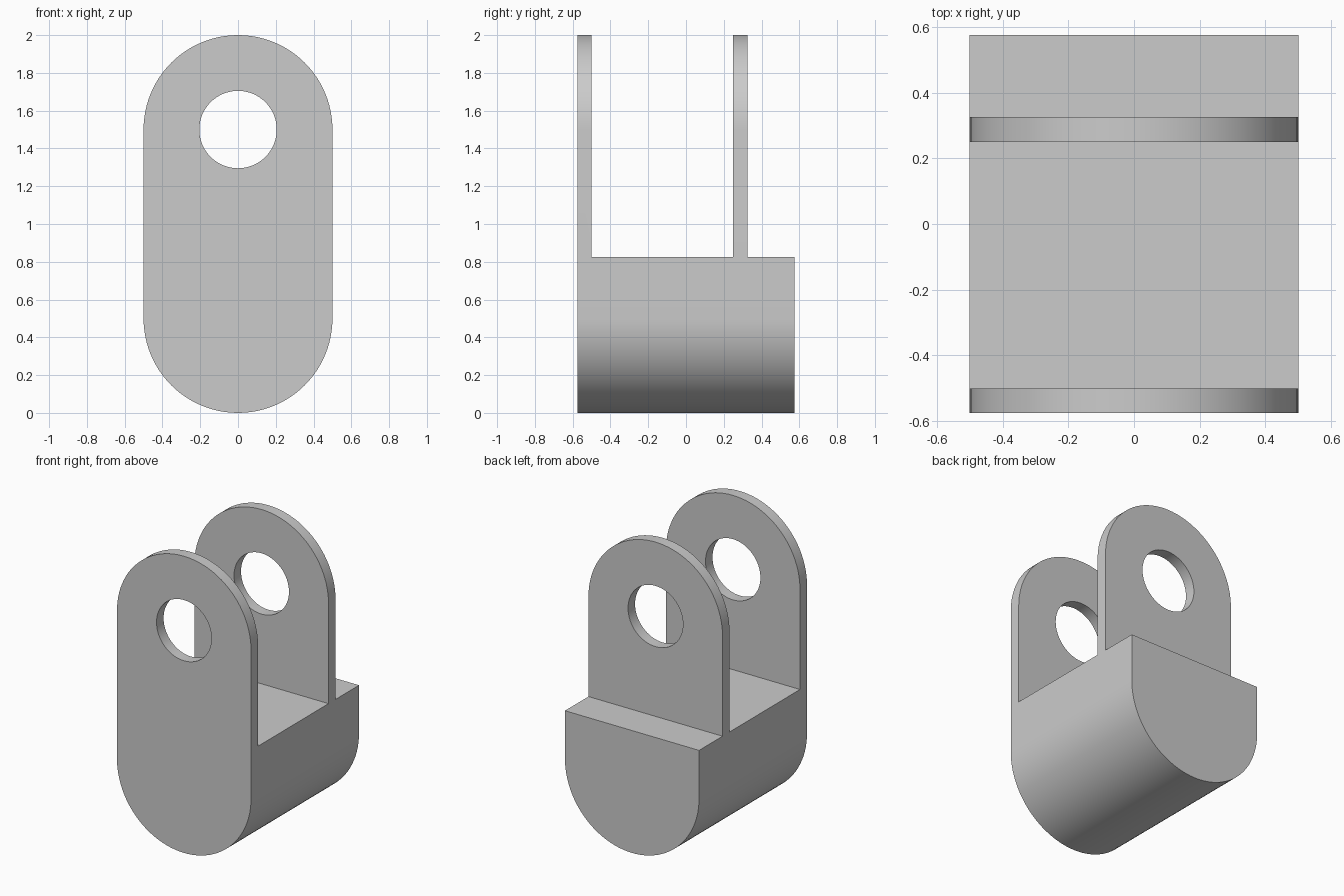
import bpy
import bmesh
from math import cos, sin, pi, radians

old = bpy.data.objects.get("Cube")
if old:
    bpy.data.objects.remove(old, do_unlink=True)

RADIUS = 0.5
HALF_DEPTH = 0.575
BASE_TOP = 0.825
LUG_CENTRE = 1.5
HOLE_RADIUS = 0.205
SEGMENTS = 48

grey = bpy.data.materials.new("plain grey")
grey.use_nodes = True
colour = (0.6, 0.6, 0.6, 1.0)
grey.diffuse_color = colour
grey.node_tree.nodes["Principled BSDF"].inputs["Base Color"].default_value = colour


def extrude_profile(name, points, y0, y1):
    """Extrude a closed x-z outline along y into a solid."""
    bm = bmesh.new()
    face = bm.faces.new([bm.verts.new((x, y0, z)) for x, z in points])
    moved = bmesh.ops.extrude_face_region(bm, geom=[face])["geom"]
    verts = [v for v in moved if isinstance(v, bmesh.types.BMVert)]
    bmesh.ops.translate(bm, verts=verts, vec=(0, y1 - y0, 0))
    bmesh.ops.recalc_face_normals(bm, faces=bm.faces)
    mesh = bpy.data.meshes.new(name)
    bm.to_mesh(mesh)
    bm.free()
    obj = bpy.data.objects.new(name, mesh)
    bpy.context.collection.objects.link(obj)
    return obj


def arc(centre_z, radius, start, end, steps):
    return [(radius * cos(start + (end - start) * i / steps),
             centre_z + radius * sin(start + (end - start) * i / steps))
            for i in range(steps + 1)]


# Full stadium-shaped block: round bottom, straight sides, round top
outline = (arc(LUG_CENTRE, RADIUS, 0, pi, SEGMENTS)
           + arc(RADIUS, RADIUS, pi, 2 * pi, SEGMENTS))
bracket = extrude_profile("clevis_bracket", outline, -HALF_DEPTH, HALF_DEPTH)
bracket.data.materials.append(grey)

# Slot between the lugs, step behind the rear lug, and the pin hole
box = [(-1, BASE_TOP), (1, BASE_TOP), (1, 3), (-1, 3)]
circle = arc(LUG_CENTRE, HOLE_RADIUS, 0, 2 * pi, 64)[:-1]
cutters = [
    extrude_profile("slot_cutter", box, -0.5, 0.25),
    extrude_profile("step_cutter", box, 0.325, 1),
    extrude_profile("pin_hole_cutter", circle, -1, 1),
]

bpy.context.view_layer.objects.active = bracket
for cutter in cutters:
    cutter.hide_render = True
    cut = bracket.modifiers.new(cutter.name, "BOOLEAN")
    cut.operation = "DIFFERENCE"
    cut.solver = "EXACT"
    cut.object = cutter
    bpy.ops.object.modifier_apply(modifier=cut.name)
    bpy.data.objects.remove(cutter, do_unlink=True)

# Smooth curved walls, crisp plate edges
bpy.ops.object.select_all(action="DESELECT")
bracket.select_set(True)
bpy.context.view_layer.objects.active = bracket
bpy.ops.object.shade_smooth_by_angle(angle=radians(30))
